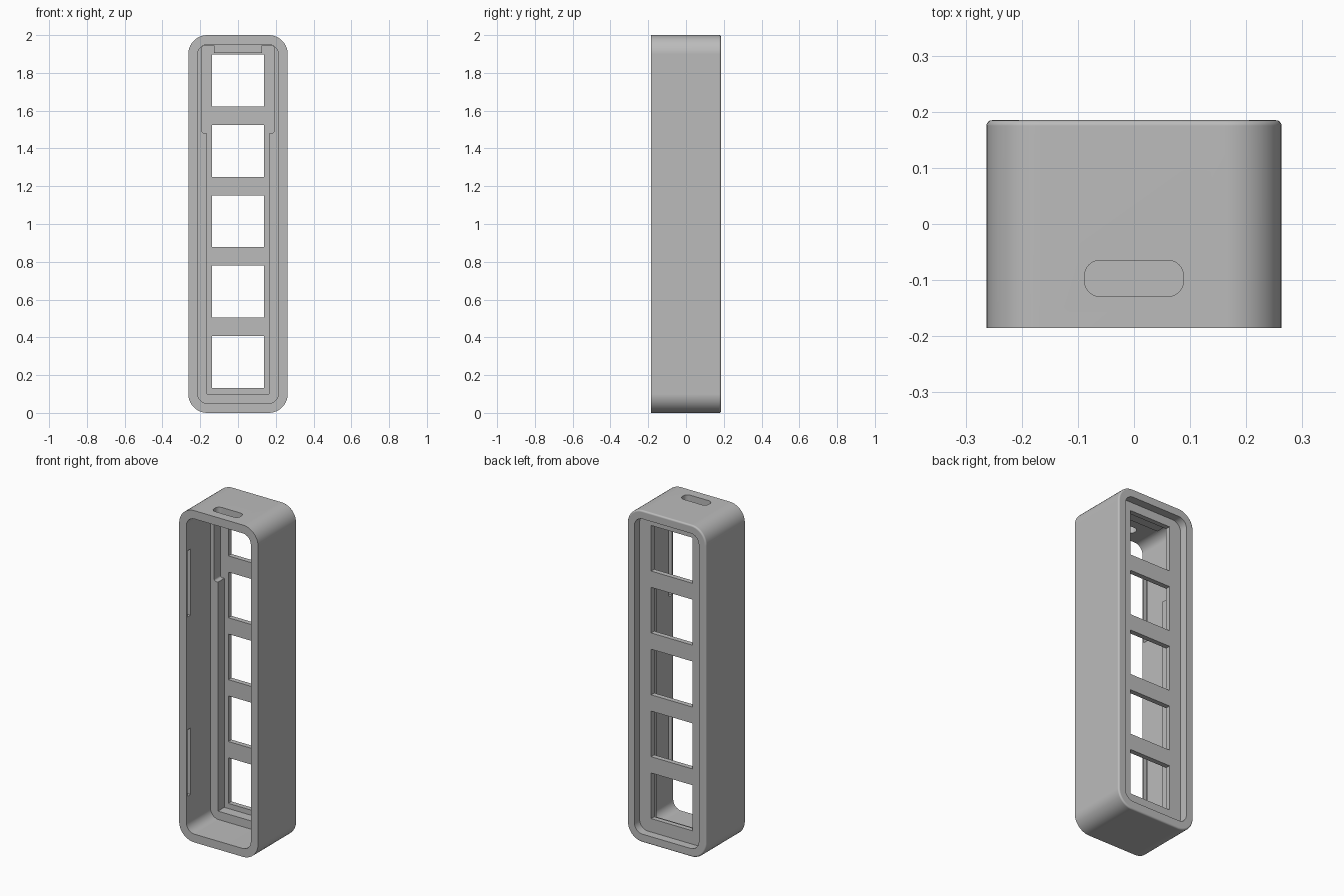
import bpy, bmesh, math

cube = bpy.data.objects.get("Cube")
if cube:
    bpy.data.objects.remove(cube, do_unlink=True)

grey = bpy.data.materials.new("mid_grey")
grey.use_nodes = True
colour = (0.5, 0.5, 0.5, 1)
grey.diffuse_color = colour
grey.node_tree.nodes["Principled BSDF"].inputs["Base Color"].default_value = colour


def outline(a0, a1, b0, b1, r, steps=10):
    """Rectangle outline with rounded corners."""
    if r == 0:
        return [(a1, b1), (a0, b1), (a0, b0), (a1, b0)]
    pts = []
    centres = [(a1 - r, b1 - r), (a0 + r, b1 - r), (a0 + r, b0 + r), (a1 - r, b0 + r)]
    for k, (ca, cb) in enumerate(centres):
        for i in range(steps + 1):
            t = math.pi / 2 * (k + i / steps)
            pts.append((ca + r * math.cos(t), cb + r * math.sin(t)))
    return pts


def slab(name, x, z, y, r=0, bevel=0):
    """Rounded rectangle in x and z, extruded along y, optional rounded back edge."""
    bm = bmesh.new()
    face = bm.faces.new([bm.verts.new((a, y[0], b)) for a, b in outline(*x, *z, r)])
    res = bmesh.ops.extrude_face_region(bm, geom=[face])
    back = [v for v in res["geom"] if isinstance(v, bmesh.types.BMVert)]
    bmesh.ops.translate(bm, verts=back, vec=(0, y[1] - y[0], 0))
    if bevel:
        edges = [e for e in bm.edges if all(v in back for v in e.verts)]
        bmesh.ops.bevel(bm, geom=edges, offset=bevel, segments=4, profile=0.5, affect='EDGES')
    bmesh.ops.recalc_face_normals(bm, faces=bm.faces[:])
    mesh = bpy.data.meshes.new(name)
    bm.to_mesh(mesh)
    bm.free()
    mesh.materials.append(grey)
    ob = bpy.data.objects.new(name, mesh)
    bpy.context.scene.collection.objects.link(ob)
    return ob


# Outer shell
housing = slab("housing", (-0.263, 0.263), (0, 2), (-0.185, 0.185), 0.1, 0.01)

# Front cavity, stepped pocket, wide upper channel and back recess
cutters = [
    slab("cavity_cutter", (-0.215, 0.215), (0.05, 1.95), (-0.3, 0.045), 0.055),
    slab("pocket_cutter", (-0.165, 0.165), (0.1, 1.905), (-0.05, 0.105)),
    slab("channel_cutter", (-0.19, 0.19), (1.48, 1.946), (-0.04, 0.105), 0.012),
    slab("recess_cutter", (-0.215, 0.215), (0.05, 1.95), (0.135, 0.3), 0.055),
]

# Five square windows
for i in range(5):
    z = 0.131 + 0.373 * i
    cutters.append(slab("window_cutter", (-0.138, 0.138), (z, z + 0.275), (0.02, 0.2)))

# Clip grooves in both side walls
for z in (0.46, 1.54):
    cutters.append(slab("groove_cutter", (-0.235, 0.235), (z - 0.2, z + 0.2), (-0.175, -0.145)))

# Rounded slot through the top
slot = slab("slot_cutter", (-0.088, 0.088), (-0.032, 0.032), (-0.1, 0.1), 0.027)
slot.rotation_euler.x = math.pi / 2
slot.location = (0, -0.097, 1.97)
cutters.append(slot)

for c in cutters:
    c.hide_render = True
    mod = housing.modifiers.new(c.name, 'BOOLEAN')
    mod.operation = 'DIFFERENCE'
    mod.solver = 'EXACT'
    mod.object = c

# Bake the cuts and discard the cutters
bpy.context.view_layer.update()
evaluated = housing.evaluated_get(bpy.context.evaluated_depsgraph_get())
mesh = bpy.data.meshes.new_from_object(evaluated)
housing.modifiers.clear()
housing.data = mesh
for c in cutters:
    bpy.data.objects.remove(c, do_unlink=True)

# Ledge tab between the channel's upper corners
slab("top_tab", (-0.127, 0.127), (1.905, 1.955), (0.045, 0.11))

bpy.ops.object.select_all(action='DESELECT')
housing.select_set(True)
bpy.context.view_layer.objects.active = housing
bpy.ops.object.shade_smooth_by_angle(angle=math.radians(30))
normals = housing.modifiers.new("weighted_normals", 'WEIGHTED_NORMAL')
normals.keep_sharp = True
